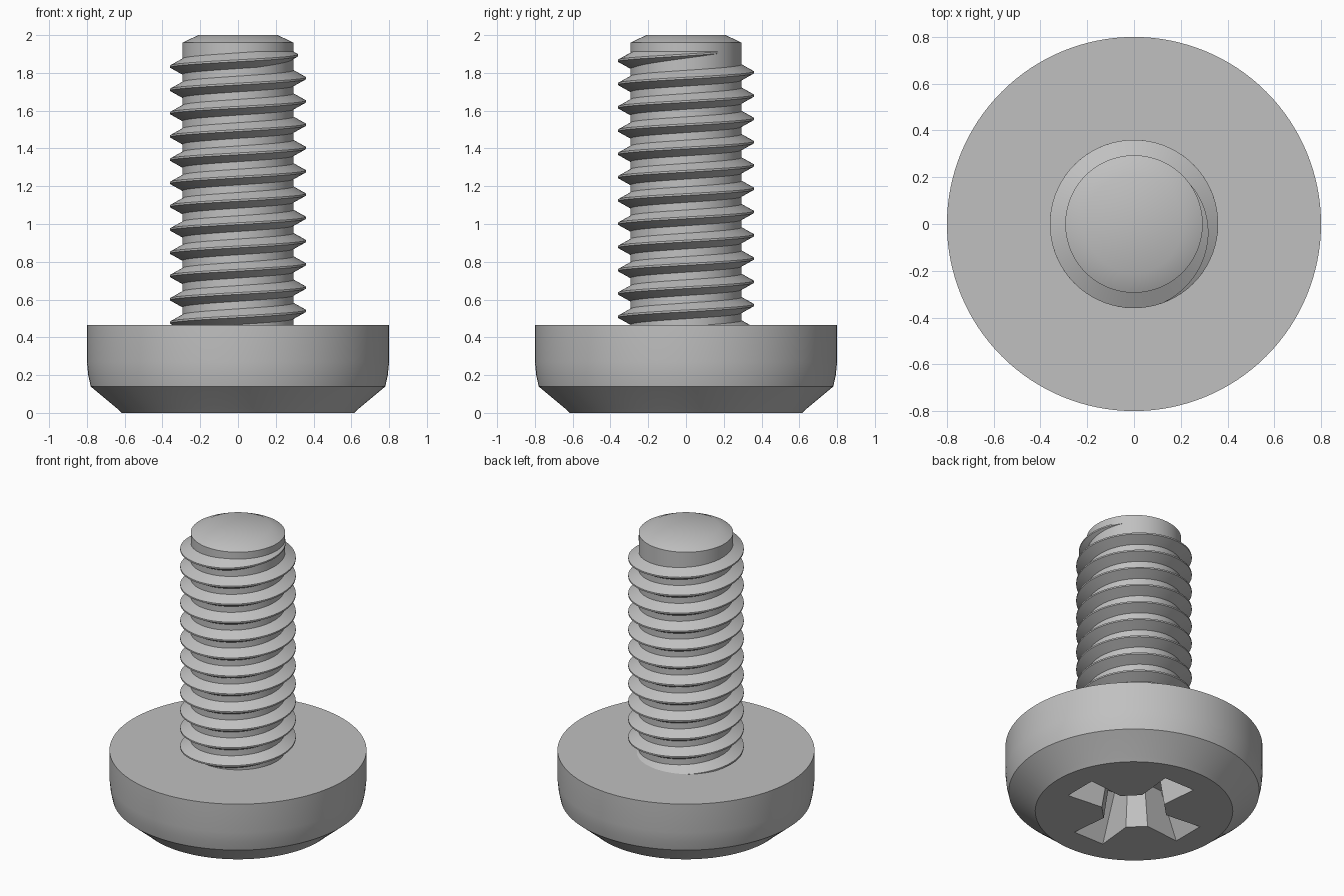
import bpy, bmesh, math

TAU = 2 * math.pi
SIDES = 128

default_cube = bpy.data.objects.get("Cube")
if default_cube:
    bpy.data.objects.remove(default_cube, do_unlink=True)

# Plain steel grey for the whole fastener
steel = bpy.data.materials.new("steel_grey")
steel.use_nodes = True
colour = (0.53, 0.53, 0.53, 1)
steel.diffuse_color = colour
steel.node_tree.nodes["Principled BSDF"].inputs["Base Color"].default_value = colour


def skin(name, rings):
    """Join closed rings of points into a capped solid."""
    bm = bmesh.new()
    loops = [[bm.verts.new(p) for p in ring] for ring in rings]
    n = len(loops[0])
    for a, b in zip(loops, loops[1:]):
        for i in range(n):
            j = (i + 1) % n
            bm.faces.new((a[i], a[j], b[j], b[i]))
    bm.faces.new(loops[0][::-1])
    bm.faces.new(loops[-1])
    bmesh.ops.recalc_face_normals(bm, faces=bm.faces[:])
    mesh = bpy.data.meshes.new(name)
    bm.to_mesh(mesh)
    bm.free()
    mesh.materials.append(steel)
    obj = bpy.data.objects.new(name, mesh)
    bpy.context.collection.objects.link(obj)
    return obj


def select(obj):
    bpy.ops.object.select_all(action="DESELECT")
    obj.select_set(True)
    bpy.context.view_layer.objects.active = obj


def smooth(obj):
    select(obj)
    bpy.ops.object.shade_smooth_by_angle(angle=math.radians(30))


def lathe(name, profile):
    return skin(name, [[(r * math.cos(TAU * i / SIDES), r * math.sin(TAU * i / SIDES), z)
                        for i in range(SIDES)] for r, z in profile])


def cross_ring(tip, tip_half, inner, inner_half, z):
    """Four-winged outline with chamfered inner corners."""
    wing = [(inner, -inner_half), (tip, -tip_half), (tip, tip_half), (inner, inner_half)]
    ring = []
    for k in range(4):
        c, s = math.cos(k * TAU / 4), math.sin(k * TAU / 4)
        ring += [(x * c - y * s, x * s + y * c, z) for x, y in wing]
    return ring


# Pan head with cross recess in its underside
head = lathe("head", [(0.615, 0), (0.64, 0.023), (0.78, 0.14), (0.793, 0.2),
                      (0.8, 0.27), (0.8, 0.465)])
cutter = skin("recess_cutter", [cross_ring(0.455, 0.118, 0.19, 0.092, -0.03),
                                cross_ring(0.29, 0.085, 0.145, 0.07, 0.29)])
cutter.hide_render = True
select(head)
cut = head.modifiers.new("recess", "BOOLEAN")
cut.operation = "DIFFERENCE"
cut.solver = "EXACT"
cut.object = cutter
bpy.ops.object.modifier_apply(modifier=cut.name)
bpy.data.objects.remove(cutter, do_unlink=True)
smooth(head)

# Shank core with chamfered tip
smooth(lathe("shank", [(0.294, 0.42), (0.294, 1.96), (0.21, 2.0)]))

# Right-hand helical thread, sinking into the core at its upper end
PITCH, CREST_Z = 0.1232, 1.772
STEPS = 72
section = [(0.27, -0.055), (0.36, -0.005), (0.36, 0.005), (0.27, 0.055)]
start, end = -11.1 * TAU, TAU + math.radians(50)
fade = TAU - math.radians(70)
count = int((end - start) / TAU * STEPS)
rings = []
for i in range(count + 1):
    a = start + (end - start) * i / count
    sink = 0.075 * max(0, (a - fade) / (end - fade))
    rings.append([((r - sink) * math.cos(a), (r - sink) * math.sin(a),
                   CREST_Z + PITCH * a / TAU + dz) for r, dz in section])
smooth(skin("thread", rings))
